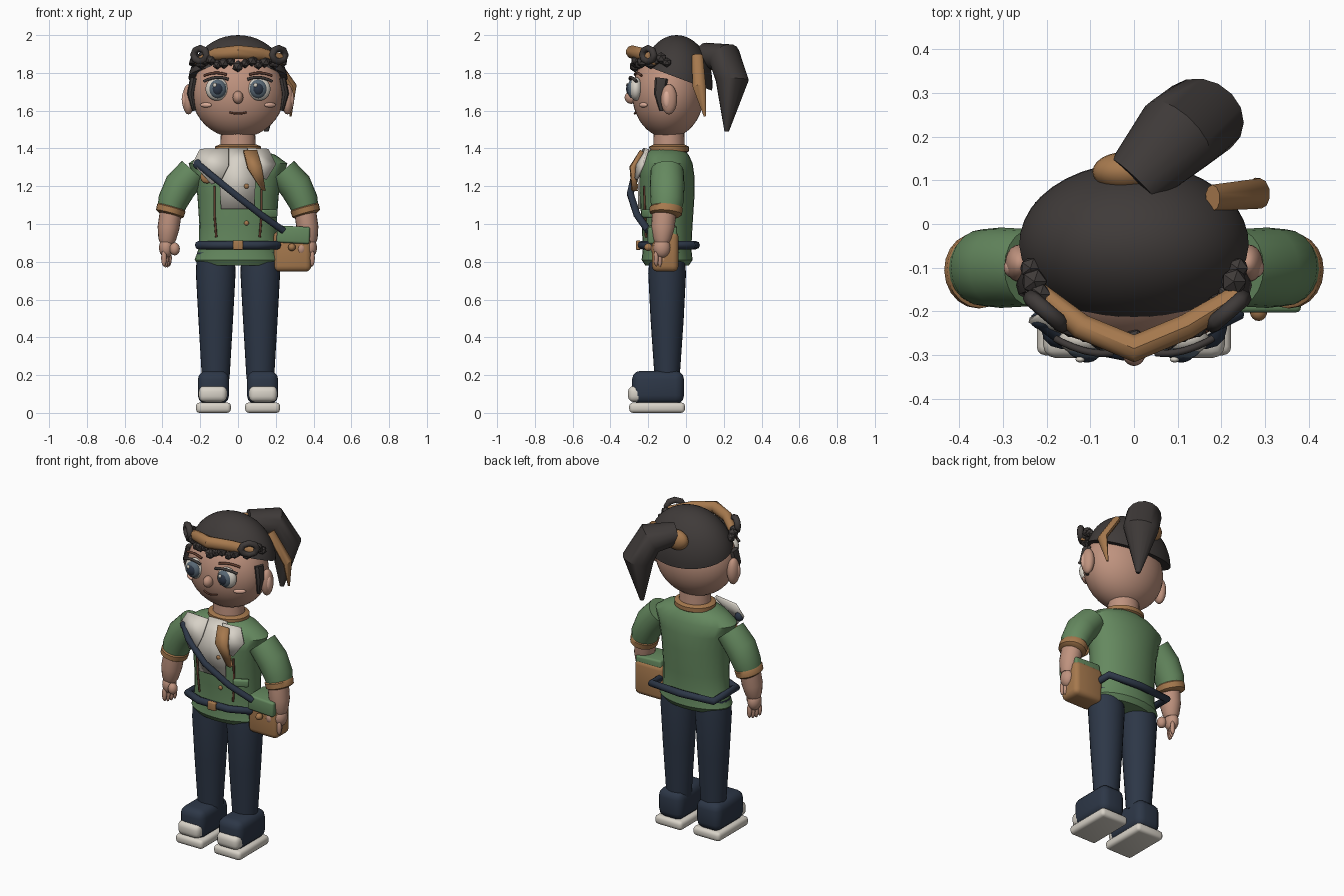
import bpy, bmesh, math
from mathutils import Vector, Matrix, Euler

cube = bpy.data.objects.get("Cube")
if cube:
    bpy.data.objects.remove(cube, do_unlink=True)


def material(name, rgb):
    m = bpy.data.materials.new(name)
    m.use_nodes = True
    m.diffuse_color = (*rgb, 1)
    m.node_tree.nodes["Principled BSDF"].inputs["Base Color"].default_value = (*rgb, 1)
    return m


SKIN = material("skin", (.52, .29, .21))
HAIR = material("charcoal hair", (.05, .043, .041))
GREEN = material("sage green", (.13, .25, .115))
BROWN = material("tan leather", (.38, .19, .075))
NAVY = material("navy cloth", (.026, .038, .063))
CREAM = material("cream", (.68, .64, .57))
SEAM = material("dark brown", (.13, .05, .03))
BLUSH = material("blush", (.72, .42, .32))
IRIS = material("slate iris", (.10, .14, .18))


def finish(name, bm, mat, angle=40):
    bmesh.ops.recalc_face_normals(bm, faces=bm.faces)
    me = bpy.data.meshes.new(name)
    bm.to_mesh(me)
    bm.free()
    me.materials.append(mat)
    me.shade_smooth()
    me.set_sharp_from_angle(angle=math.radians(angle))
    ob = bpy.data.objects.new(name, me)
    bpy.context.collection.objects.link(ob)
    return ob


def ball(name, loc, size, mat, rot=(0, 0, 0), seg=24):
    bm = bmesh.new()
    bmesh.ops.create_uvsphere(bm, u_segments=seg, v_segments=seg // 2, radius=1)
    bm.transform(Matrix.LocRotScale(Vector(loc), Euler(rot), Vector(size)))
    return finish(name, bm, mat)


def box(name, loc, size, mat, bevel=.02, rot=(0, 0, 0)):
    bm = bmesh.new()
    bmesh.ops.create_cube(bm, size=1)
    bmesh.ops.scale(bm, vec=size, verts=bm.verts)
    bmesh.ops.bevel(bm, geom=bm.edges[:], offset=bevel, segments=3, profile=.5, affect='EDGES')
    bm.transform(Matrix.LocRotScale(Vector(loc), Euler(rot), None))
    return finish(name, bm, mat)


def tube(name, rings, mat, ref=(0, 1, 0), seg=20):
    """Loft ellipses; each ring is (centre, radius along ref, radius across)."""
    bm = bmesh.new()
    pts = [Vector(r[0]) for r in rings]
    loops = []
    for i, (c, ra, rb) in enumerate(rings):
        t = (pts[min(i + 1, len(pts) - 1)] - pts[max(i - 1, 0)]).normalized()
        v = t.cross(Vector(ref)).normalized()
        u = v.cross(t)
        loops.append([bm.verts.new(pts[i] + u * ra * math.cos(a) + v * rb * math.sin(a))
                      for a in (math.tau * k / seg for k in range(seg))])
    for a, b in zip(loops, loops[1:]):
        for k in range(seg):
            n = (k + 1) % seg
            bm.faces.new((a[k], a[n], b[n], b[k]))
    bm.faces.new(loops[0])
    bm.faces.new(loops[-1])
    return finish(name, bm, mat)


def column(name, rows, mat, x=0, y=0, seg=28):
    """Upright loft; each row is (z, x radius, y radius)."""
    return tube(name, [((x, y, z), rx, ry) for z, rx, ry in rows], mat, (1, 0, 0), seg)


def cord(name, pts, r, mat, closed=False, smooth=False):
    cu = bpy.data.curves.new(name, 'CURVE')
    cu.dimensions = '3D'
    cu.bevel_depth, cu.bevel_resolution, cu.use_fill_caps = r, 2, True
    sp = cu.splines.new('NURBS' if smooth else 'POLY')
    sp.points.add(len(pts) - 1)
    for p, co in zip(sp.points, pts):
        p.co = (*co, 1)
    sp.use_cyclic_u = closed
    if smooth:
        sp.use_endpoint_u, sp.order_u = True, 3
    cu.materials.append(mat)
    ob = bpy.data.objects.new(name, cu)
    bpy.context.collection.objects.link(ob)
    return ob


def sheet(name, rows, mat, thick):
    """Cloth panel from rows of (left point, right point)."""
    bm = bmesh.new()
    vs = [[bm.verts.new(p) for p in row] for row in rows]
    for a, b in zip(vs, vs[1:]):
        bm.faces.new((a[0], a[1], b[1], b[0]))
    ob = finish(name, bm, mat)
    mod = ob.modifiers.new("thickness", 'SOLIDIFY')
    mod.thickness, mod.offset = thick, 0
    return ob


# Head, neck and hair cap
ball("head", (0, -.095, 1.69), (.245, .19, .235), SKIN, seg=40)
column("neck", [(1.38, .095, .085), (1.5, .09, .08)], SKIN, y=-.09)
bm = bmesh.new()
bmesh.ops.create_uvsphere(bm, u_segments=40, v_segments=24, radius=1)
bm.transform(Matrix.LocRotScale(Vector((0, -.05, 1.74)), None, Vector((.265, .19, .26))))
cut = bmesh.ops.bisect_plane(bm, geom=bm.verts[:] + bm.edges[:] + bm.faces[:],
                             plane_co=(0, .1, 1.72), plane_no=(0, .12, .32), clear_inner=True)
bmesh.ops.holes_fill(bm, edges=[e for e in bm.edges if e.is_boundary])
finish("hair_cap", bm, HAIR)

# Fringe of chunky curls along the hairline
for i in range(19):
    a = math.radians(-81 + 9 * i)
    bm = bmesh.new()
    bmesh.ops.create_icosphere(bm, subdivisions=1, radius=.032 if i % 2 else .026)
    bm.transform(Matrix.Translation((.24 * math.sin(a), -.07 - .2 * math.cos(a),
                                     1.835 + .012 * (i % 3) + .02 * abs(math.sin(a)))))
    finish("fringe_curl", bm, HAIR, 10)
for s, x in ((-1, .2), (1, .215)):
    ring = [(s * x + .035 * math.cos(t), -.2 - .03 * math.cos(t) * s * -1, 1.895 + .035 * math.sin(t))
            for t in (math.tau * k / 8 for k in range(8))]
    cord("temple_curl", ring, .019, HAIR, closed=True)

# Headband with its loose tail, and the ponytail with its tie
tube("headband", [((-.22, -.15, 1.86), .02, .02), ((-.12, -.235, 1.9), .032, .03),
                  ((0, -.285, 1.91), .036, .033), ((.12, -.235, 1.9), .034, .03),
                  ((.235, -.165, 1.87), .03, .025)], BROWN, (0, 0, 1), 10)
tube("headband_tail", [((.18, .06, 1.89), .03, .02), ((.29, .07, 1.73), .035, .022),
                       ((.278, .1, 1.57), .006, .006)], BROWN, (0, 1, 0), 10)
ball("ponytail_tie", (-.02, .12, 1.87), (.075, .045, .06), BROWN)
tube("ponytail", [((0, .1, 1.895), .07, .065), ((.1, .205, 1.88), .1, .085),
                  ((.155, .245, 1.76), .1, .085), ((.15, .215, 1.49), .012, .012)],
     HAIR, (.89, -.45, 0), 16)

# Facial features, mirrored
ball("nose", (0, -.29, 1.67), (.028, .035, .034), SKIN)
cord("mouth", [(-.045, -.265, 1.592), (0, -.28, 1.576), (.045, -.265, 1.592)], .005, SEAM, smooth=True)
for s in (-1, 1):
    ball("eye_white", (s * .112, -.265, 1.715), (.06, .036, .062), CREAM)
    ball("iris", (s * .108, -.283, 1.715), (.046, .028, .05), IRIS)
    ball("pupil", (s * .108, -.295, 1.715), (.03, .022, .034), NAVY)
    ball("eye_glint", (s * .108 - .015, -.31, 1.735), (.011, .007, .012), CREAM, seg=12)
    cord("eyelashes", [(s * .05, -.295, 1.765), (s * .11, -.302, 1.792), (s * .18, -.262, 1.755)],
         .008, HAIR, smooth=True)
    cord("eyebrow", [(s * .06, -.27, 1.79), (s * .12, -.265, 1.812), (s * .18, -.235, 1.785)],
         .007, SEAM, smooth=True)
    ball("cheek", (s * .17, -.226, 1.63), (.036, .012, .013), BLUSH, (0, 0, s * .6))
    ball("ear", (s * .262, -.09, 1.66), (.033, .043, .08), SKIN)
    ball("inner_ear", (s * .28, -.1, 1.66), (.018, .022, .048), BLUSH)
    tube("sideburn", [((s * .235, -.13, 1.77), .035, .02), ((s * .25, -.14, 1.69), .03, .02),
                      ((s * .232, -.13, 1.6), .01, .01)], HAIR, seg=8)

# Jacket body and collar
column("jacket", [(.78, .205, .115), (.81, .23, .135), (.87, .208, .128), (1.0, .205, .135),
                  (1.15, .215, .145), (1.25, .235, .145), (1.32, .262, .135), (1.365, .2, .115),
                  (1.4, .1, .085)], GREEN, y=-.1)
column("neck_band", [(1.375, .105, .09), (1.385, .122, .105), (1.41, .122, .105), (1.42, .1, .085)],
       BROWN, y=-.09)
sheet("shirt_front", [((-.09, -.247, 1.08), (.085, -.247, 1.08)), ((-.1, -.25, 1.25), (.095, -.25, 1.25)),
                      ((-.08, -.235, 1.34), (.08, -.235, 1.34)), ((-.06, -.19, 1.4), (.06, -.19, 1.4))],
      CREAM, .012)
sheet("right_lapel", [((-.2, -.2, 1.395), (-.05, -.22, 1.4)), ((-.24, -.22, 1.32), (-.05, -.28, 1.31)),
                      ((-.14, -.27, 1.21), (-.09, -.275, 1.23))], CREAM, .012)
sheet("left_lapel", [((.05, -.22, 1.4), (.16, -.2, 1.395)), ((.08, -.275, 1.31), (.2, -.225, 1.315)),
                     ((.12, -.27, 1.25), (.15, -.26, 1.235))], CREAM, .012)
sheet("neckerchief_tail", [((.03, -.23, 1.385), (.1, -.23, 1.385)), ((.05, -.285, 1.3), (.125, -.28, 1.3)),
                           ((.125, -.275, 1.18), (.145, -.27, 1.175))], BROWN, .03)
for s in (-1, 1):
    cord("jacket_seam", [(s * .125, -.222, 1.2), (s * .125, -.217, 1.05), (s * .115, -.212, .93)],
         .006, SEAM)
for z in (1.2, 1.005):
    ball("button", (.045, -.255 if z > 1.1 else -.235, z), (.013, .008, .013), BROWN, seg=12)
box("pocket_flap", (.165, -.205, 1.055), (.09, .03, .045), GREEN, .01, (0, 0, .5))
ball("chest_badge", (-.165, -.215, 1.25), (.035, .015, .035), BROWN)

# Belt, buckle and shoulder strap
cord("belt", [(-.21, -.19, .888), (-.1, -.235, .888), (.1, -.235, .888), (.21, -.19, .888),
              (.21, .035, .888), (0, .052, .888), (-.21, .035, .888)], .022, NAVY, closed=True)
box("belt_buckle", (0, -.253, .888), (.055, .024, .05), BROWN, .006)
cord("shoulder_strap", [(-.215, -.22, 1.32), (-.15, -.27, 1.265), (-.02, -.295, 1.16),
                        (.12, -.26, 1.05), (.24, -.2, .965)], .019, NAVY)
ball("strap_end", (-.21, -.22, 1.315), (.028, .022, .028), NAVY, seg=12)

# Satchel
box("satchel", (.288, -.11, .855), (.2, .14, .215), BROWN, .03)
box("satchel_flap", (.293, -.125, .943), (.175, .155, .09), GREEN, .012, (0, .05, 0))
ball("satchel_clasp", (.285, -.2, .877), (.02, .022, .02), BROWN, seg=16)

# Arms and legs, mirrored
for s in (-1, 1):
    tube("sleeve", [((s * .235, -.1, 1.28), .088, .082), ((s * .305, -.1, 1.2), .092, .088),
                    ((s * .345, -.1, 1.12), .088, .08), ((s * .358, -.105, 1.07), .078, .07)], GREEN)
    tube("sleeve_cuff", [((s * .35, -.105, 1.095), .078, .07), ((s * .353, -.105, 1.085), .088, .078),
                         ((s * .361, -.107, 1.055), .086, .076), ((s * .364, -.108, 1.045), .07, .06)], BROWN)
    tube("forearm", [((s * .355, -.115, 1.07), .064, .058), ((s * .368, -.122, .98), .062, .058),
                     ((s * .375, -.125, .92), .048, .047), ((s * .378, -.125, .9), .038, .038)], SKIN)
    ball("palm", (s * .38, -.127, .875), (.038, .045, .055), SKIN)
    ball("thumb", (s * .335, -.158, .868), (.027, .028, .034), SKIN)
    for k in range(4):
        ball("finger", (s * (.392 - .009 * k), -.158 + .02 * k, .82 - .006 * (k in (1, 2))),
             (.015, .0125, .045), SKIN, seg=12)
    column("trouser_leg", [(.85, .1, .09), (.74, .105, .1), (.5, .092, .088), (.18, .073, .066)],
           NAVY, s * .118, -.1)
    box("shoe", (s * .13, -.148, .135), (.165, .275, .175), NAVY, .045)
    box("shoe_sole", (s * .13, -.153, .0275), (.185, .295, .055), CREAM, .02)
    box("toe_cap", (s * .133, -.262, .1), (.15, .09, .085), CREAM, .03)
